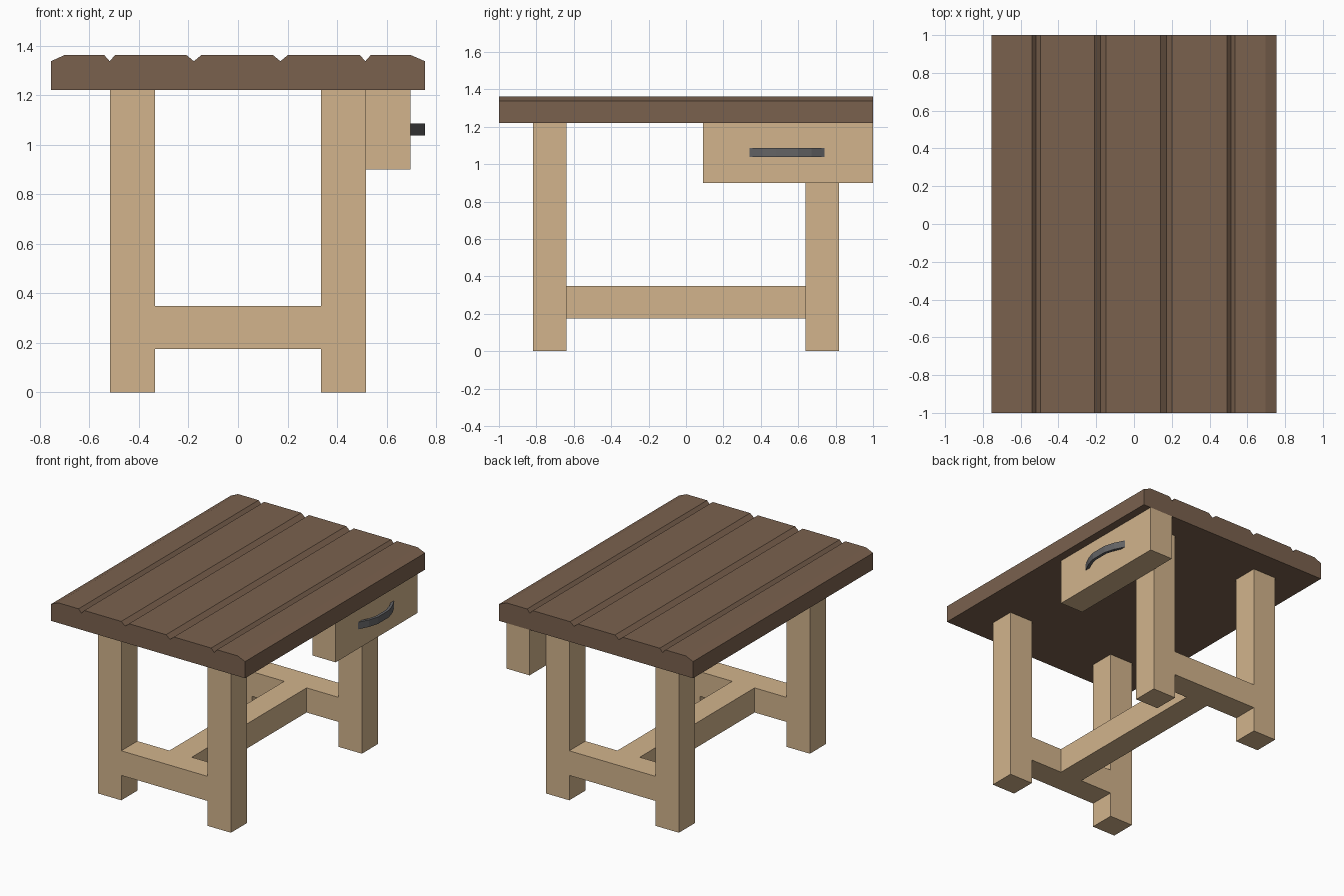
import bpy
import bmesh
from mathutils import Vector

if "Cube" in bpy.data.objects:
    bpy.data.objects.remove(bpy.data.objects["Cube"])


def material(name, color):
    m = bpy.data.materials.new(name)
    m.diffuse_color = (*color, 1)
    m.use_nodes = True
    m.node_tree.nodes["Principled BSDF"].inputs["Base Color"].default_value = m.diffuse_color
    return m


TAN = material("light_wood", (0.645, 0.456, 0.263))
BROWN = material("dark_wood", (0.195, 0.120, 0.076))
IRON = material("dark_metal", (0.125, 0.125, 0.130))


def prism(name, outline, offset, mat):
    """Extrude a closed 3D outline along an offset vector."""
    bm = bmesh.new()
    face = bm.faces.new([bm.verts.new(p) for p in outline])
    new = bmesh.ops.extrude_face_region(bm, geom=[face])["geom"]
    verts = [v for v in new if isinstance(v, bmesh.types.BMVert)]
    bmesh.ops.translate(bm, verts=verts, vec=Vector(offset))
    bmesh.ops.recalc_face_normals(bm, faces=bm.faces)
    mesh = bpy.data.meshes.new(name)
    bm.to_mesh(mesh)
    bm.free()
    mesh.materials.append(mat)
    obj = bpy.data.objects.new(name, mesh)
    bpy.context.collection.objects.link(obj)
    return obj


def box(name, x, y, z, mat):
    outline = [(x[0], y[0], z[0]), (x[1], y[0], z[0]),
               (x[1], y[1], z[0]), (x[0], y[1], z[0])]
    return prism(name, outline, (0, 0, z[1] - z[0]), mat)


TOP_Z, UNDER_Z = 1.362, 1.22
LOW, HIGH = 0.175, 0.348

# Tabletop: plank profile with V grooves and chamfered long edges
profile = [(-0.755, UNDER_Z), (-0.755, 1.337), (-0.70, TOP_Z)]
for centre, half in ((-0.518, 0.022), (-0.178, 0.03), (0.171, 0.03), (0.514, 0.022)):
    profile += [(centre - half, TOP_Z), (centre, 1.337), (centre + half, TOP_Z)]
profile += [(0.697, TOP_Z), (0.755, 1.337), (0.755, UNDER_Z)]
prism("tabletop", [(x, -1, z) for x, z in profile], (0, 2, 0), BROWN)

# End frames: two legs joined by a cross rail, as one H profile
half_h = [(0.336, 0), (0.517, 0), (0.517, UNDER_Z), (0.336, UNDER_Z), (0.336, HIGH)]
h_shape = [(0.336, LOW)] + half_h + [(-x, z) for x, z in reversed(half_h)] + [(-0.336, LOW)]
for name, y in (("front_leg_frame", -0.817), ("back_leg_frame", 0.638)):
    prism(name, [(x, y, z) for x, z in h_shape], (0, 0.179, 0), TAN)

# Long stretcher between the cross rails
box("long_stretcher", (-0.087, 0.087), (-0.638, 0.638), (LOW, HIGH), TAN)

# Drawer hung outside the right-hand legs
box("drawer", (0.517, 0.697), (0.09, 1.0), (0.90, UNDER_Z), TAN)

# Drawer handle: flat bowed bar
bow = [(0.697, 0.34), (0.733, 0.41), (0.754, 0.48),
       (0.754, 0.60), (0.733, 0.67), (0.697, 0.74)]
inner = [(0.697, 0.70), (0.716, 0.66), (0.734, 0.595),
         (0.734, 0.485), (0.716, 0.42), (0.697, 0.38)]
prism("drawer_handle", [(x, y, 1.037) for x, y in bow + inner], (0, 0, 0.049), IRON)
